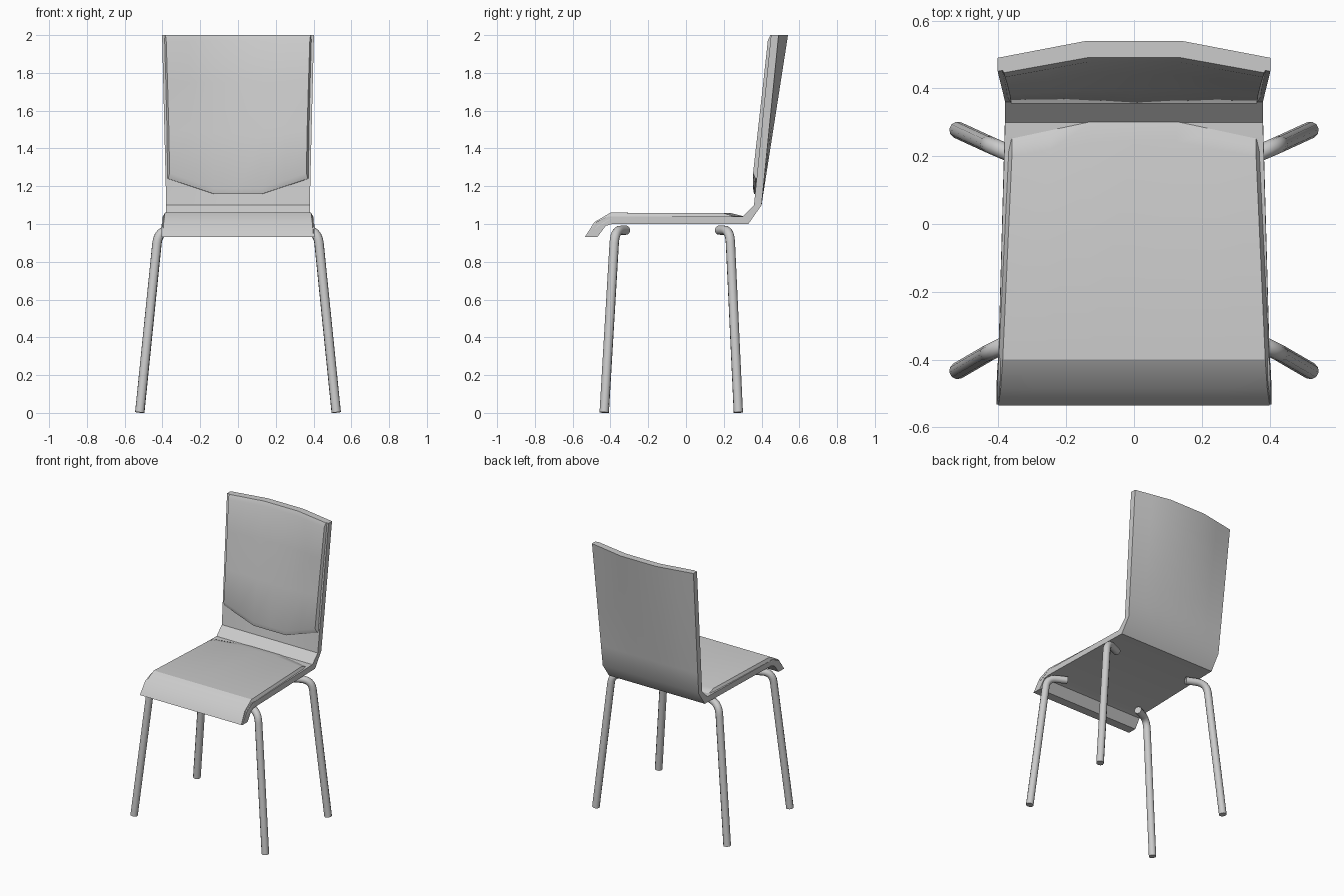
import bpy, bmesh, math
from mathutils import Vector

cube = bpy.data.objects.get("Cube")
if cube:
    bpy.data.objects.remove(cube, do_unlink=True)

grey = bpy.data.materials.new("plain grey")
grey.use_nodes = True
GREY = (0.6, 0.6, 0.6, 1)
grey.diffuse_color = GREY
grey.node_tree.nodes["Principled BSDF"].inputs["Base Color"].default_value = GREY

COLUMNS = (-1, -0.68, -0.35, 0, 0.35, 0.68, 1)


def finish(obj, angle=30):
    obj.data.materials.append(grey)
    bpy.ops.object.select_all(action='DESELECT')
    obj.select_set(True)
    bpy.context.view_layer.objects.active = obj
    if obj.type == 'CURVE':
        bpy.ops.object.convert(target='MESH')
    bpy.ops.object.shade_smooth_by_angle(angle=math.radians(angle))


def slab(name, upper, lower):
    """Closed sheet between two rows of stations (half width, y, z, y bow, z bow)."""
    bm = bmesh.new()

    def grid(stations):
        rows = []
        for w, y, z, by, bz in stations:
            row = []
            for u in COLUMNS:
                bow = min(1, (1 - abs(u)) / 0.65)
                row.append(bm.verts.new((u * w, y + by * bow, z + bz * bow)))
            rows.append(row)
        for a, b in zip(rows, rows[1:]):
            for i in range(len(COLUMNS) - 1):
                bm.faces.new((a[i], a[i + 1], b[i + 1], b[i]))
        # boundary loop around the sheet
        return (rows[0] + [r[-1] for r in rows[1:-1]] + rows[-1][::-1]
                + [r[0] for r in rows[-2:0:-1]])

    top, bottom = grid(upper), grid(lower)
    n = len(top)
    for i in range(n):
        j = (i + 1) % n
        bm.faces.new((top[i], top[j], bottom[j], bottom[i]))
    bmesh.ops.recalc_face_normals(bm, faces=bm.faces[:])
    mesh = bpy.data.meshes.new(name)
    bm.to_mesh(mesh)
    bm.free()
    obj = bpy.data.objects.new(name, mesh)
    bpy.context.collection.objects.link(obj)
    finish(obj)


def back_station(t, y0):
    """Backrest point at fraction t of its height, bowing more toward the top."""
    return (0.38 + 0.022 * t, y0 + 0.09 * t, 1.1 + 0.9 * t, 0.05 * t, 0)


# Bent shell: front lip, seat and backrest
steps = [i / 6 for i in range(7)]
inner = [(0.405, -0.532, 0.93, 0, 0), (0.403, -0.475, 1.01, 0, 0),
         (0.4, -0.41, 1.04, 0, 0), (0.38, 0.3, 1.04, 0, 0)]
outer = [(0.405, -0.47, 0.93, 0, 0), (0.403, -0.425, 0.99, 0, 0),
         (0.4, -0.39, 1.0, 0, 0), (0.38, 0.33, 1.0, 0, 0)]
inner += [back_station(t, 0.36) for t in steps]
outer += [back_station(t, 0.4) for t in steps]
slab("seat_and_back_shell", inner, outer)

# Seat pad, flush with the lip and rounded off at the rear
pad = [(0.4, -0.535, 0.932, 0, 0), (0.393, -0.485, 1.01, 0, 0),
       (0.387, -0.4, 1.06, 0, 0), (0.36, 0.2, 1.057, 0.04, 0),
       (0.36, 0.25, 1.042, 0.05, 0)]
base = [(w + 0.012, y + 0.02, z - 0.022, by, bz) for w, y, z, by, bz in pad]
base[0] = (0.4, -0.52, 0.932, 0, 0)
slab("seat_pad", pad, base)

# Back pad with a curved lower edge
pad = [(0.37, 0.368, 1.24, -0.008, -0.08), (0.362, 0.355, 1.27, 0, -0.08),
       (0.366, 0.381, 1.5, 0.015, -0.02), (0.373, 0.409, 1.75, 0.031, 0),
       (0.38, 0.433, 1.97, 0.045, 0), (0.384, 0.446, 2.0, 0.045, 0)]
base = [(w + 0.012, y + 0.024, z, by, bz) for w, y, z, by, bz in pad]
slab("back_pad", pad, base)


# Bent tube legs with a short stub under the seat
def leg(name, foot, bend, stub):
    foot, bend, stub = Vector(foot), Vector(bend), Vector(stub)
    down = bend + (foot - bend).normalized() * 0.07
    along = bend + (stub - bend).normalized() * 0.07
    points = [foot]
    for i in range(7):
        t = i / 6
        points.append(down * (1 - t) ** 2 + bend * 2 * t * (1 - t) + along * t * t)
    points.append(stub)
    curve = bpy.data.curves.new(name, 'CURVE')
    curve.dimensions = '3D'
    curve.bevel_depth = 0.025
    curve.bevel_resolution = 3
    curve.use_fill_caps = True
    spline = curve.splines.new('POLY')
    spline.points.add(len(points) - 1)
    for p, co in zip(spline.points, points):
        p.co = (*co, 1)
    obj = bpy.data.objects.new(name, curve)
    bpy.context.collection.objects.link(obj)
    finish(obj, 40)


for side, s in (("left", 1), ("right", -1)):
    leg("front_leg_" + side, (s * 0.52, -0.433, 0.002),
        (s * 0.422, -0.376, 0.967), (s * 0.3, -0.318, 0.967))
    leg("rear_leg_" + side, (s * 0.52, 0.277, 0.002),
        (s * 0.422, 0.232, 0.967), (s * 0.29, 0.175, 0.967))
